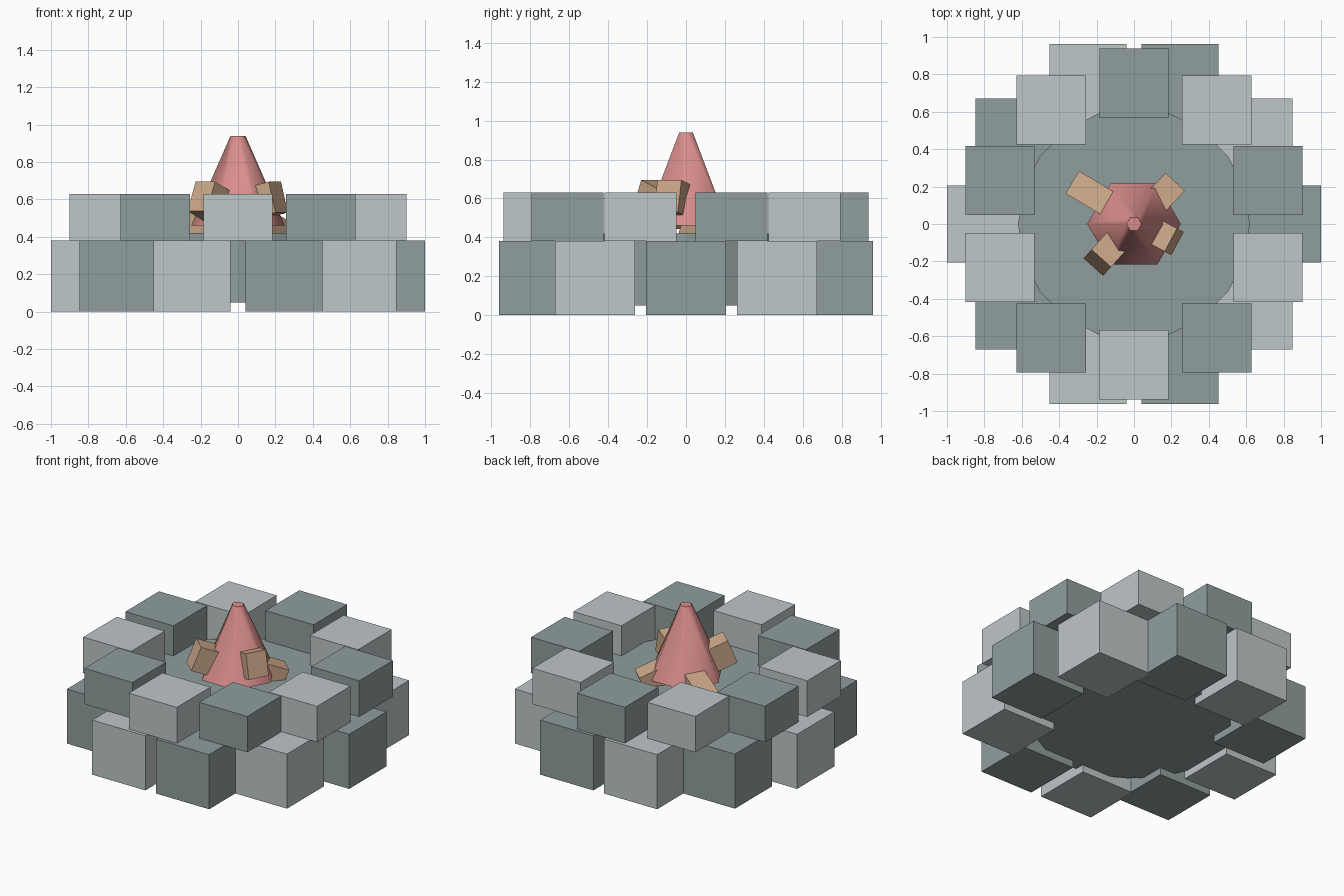
import bpy, bmesh, math
from mathutils import Matrix, Vector

if "Cube" in bpy.data.objects:
    bpy.data.objects.remove(bpy.data.objects["Cube"])


def material(name, rgb):
    m = bpy.data.materials.new(name)
    m.diffuse_color = (*rgb, 1)
    m.use_nodes = True
    m.node_tree.nodes["Principled BSDF"].inputs["Base Color"].default_value = m.diffuse_color
    return m


LIGHT = material("light stone", (0.52, 0.57, 0.58))
DARK = material("dark stone", (0.275, 0.345, 0.34))
RED = material("flame red", (0.69, 0.27, 0.26))
TAN = material("log tan", (0.60, 0.39, 0.25))


def finish(name, bm, mat):
    me = bpy.data.meshes.new(name)
    bm.to_mesh(me)
    bm.free()
    me.materials.append(mat)
    ob = bpy.data.objects.new(name, me)
    bpy.context.collection.objects.link(ob)
    return ob


def box(name, size, centre, mat, placement=Matrix()):
    bm = bmesh.new()
    local = Matrix.Translation(centre) @ Matrix.Diagonal((*size, 1))
    bmesh.ops.create_cube(bm, size=1, matrix=placement @ local)
    return finish(name, bm, mat)


def cone(name, sides, r1, r2, z1, z2, mat):
    bm = bmesh.new()
    bmesh.ops.create_cone(bm, cap_ends=True, segments=sides, radius1=r1, radius2=r2,
                          depth=z2 - z1, matrix=Matrix.Translation((0, 0, (z1 + z2) / 2)))
    # put a corner on the x axis
    v = max(bm.verts, key=lambda v: v.co.xy.length).co
    turn = -math.atan2(v.y, v.x)
    bmesh.ops.rotate(bm, verts=bm.verts, cent=(0, 0, 0), matrix=Matrix.Rotation(turn, 3, 'Z'))
    return finish(name, bm, mat)


def stone_ring(name, radius, size, z0, z1, start):
    # ten upright blocks, all square to the axes, alternating in colour
    for k in range(10):
        a = math.radians(start + 36 * k)
        box(f"{name}_{k + 1}", (size, size, z1 - z0),
            (radius * math.cos(a), radius * math.sin(a), (z0 + z1) / 2),
            LIGHT if k % 2 else DARK)


stone_ring("lower_stone", 0.795, 0.41, 0, 0.38, 0)
stone_ring("upper_stone", 0.753, 0.37, 0.38, 0.63, 18)

# Pit floor
cone("pit_floor", 20, 0.62, 0.62, 0.05, 0.42, DARK)

# Flame
flame = cone("flame", 6, 0.25, 0.04, 0.46, 0.94, RED)
bpy.context.view_layer.objects.active = flame
flame.select_set(True)
bpy.ops.object.shade_smooth_by_angle(angle=math.radians(60))

# Logs: outer top edge midpoint, heading, upward tilt
LENGTH, WIDTH, HEIGHT = 0.25, 0.14, 0.17
logs = [((-0.33, 0.224, 0.49), 149, -15),
        ((0.22, 0.226, 0.485), 47, -22),
        ((-0.175, -0.183, 0.695), 228, 22),
        ((0.197, -0.085, 0.695), -28, 14)]
for i, (tip, heading, tilt) in enumerate(logs):
    place = (Matrix.Translation(Vector(tip))
             @ Matrix.Rotation(math.radians(heading), 4, 'Z')
             @ Matrix.Rotation(math.radians(-tilt), 4, 'Y'))
    box(f"log_{i + 1}", (LENGTH, WIDTH, HEIGHT), (-LENGTH / 2, 0, -HEIGHT / 2), TAN, place)
